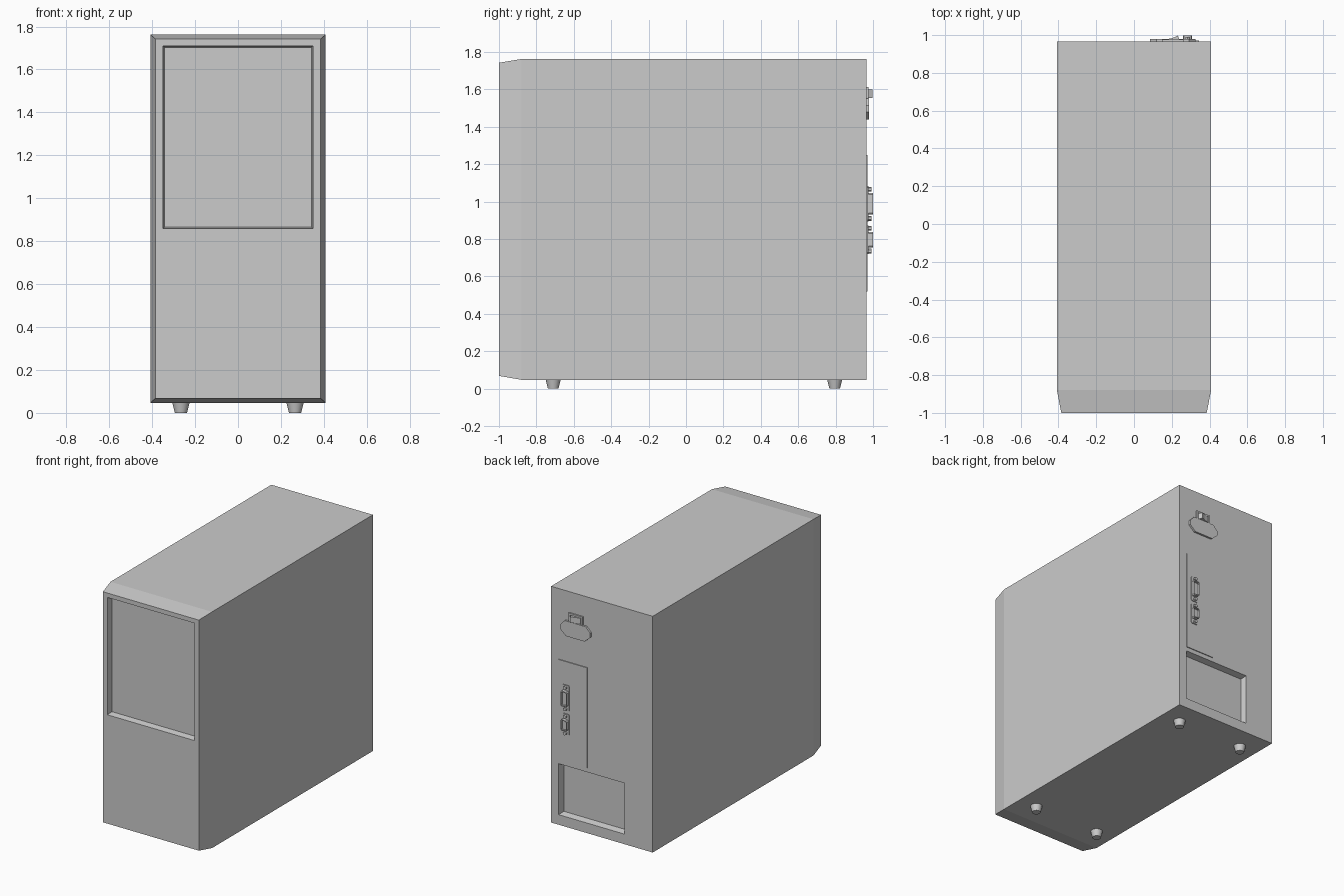
import bpy, bmesh
from math import sin, cos, pi

if "Cube" in bpy.data.objects:
    bpy.data.objects.remove(bpy.data.objects["Cube"])


def loft(name, rings):
    """Skin a list of equal-length point rings and cap both ends."""
    bm = bmesh.new()
    loops = [[bm.verts.new(p) for p in r] for r in rings]
    n = len(loops[0])
    for a, b in zip(loops, loops[1:]):
        for i in range(n):
            j = (i + 1) % n
            bm.faces.new((a[i], a[j], b[j], b[i]))
    bm.faces.new(loops[0])
    bm.faces.new(loops[-1])
    bmesh.ops.recalc_face_normals(bm, faces=bm.faces)
    mesh = bpy.data.meshes.new(name)
    bm.to_mesh(mesh)
    bm.free()
    ob = bpy.data.objects.new(name, mesh)
    bpy.context.collection.objects.link(ob)
    return ob


def rect(x0, x1, z0, z1, y):
    return [(x0, y, z0), (x1, y, z0), (x1, y, z1), (x0, y, z1)]


def outline(pts, cx, cz, y, s=1.0):
    return [(cx + s * x, y, cz + s * z) for x, z in pts]


def circle(r, n):
    return [(r * cos(2 * pi * (i + .5) / n), r * sin(2 * pi * (i + .5) / n)) for i in range(n)]


BACK = 0.965

# Case: one loft from the rear recess floor, around the shell, to the front recess floor
loft("case", [
    rect(-0.17, 0.337, 0.13, 0.48, BACK - 0.045),
    rect(-0.18, 0.347, 0.12, 0.49, BACK),
    rect(-0.408, 0.408, 0.047, 1.762, BACK),
    rect(-0.408, 0.408, 0.047, 1.762, -0.88),
    rect(-0.385, 0.385, 0.068, 1.742, -1.0),
    rect(-0.35, 0.35, 0.858, 1.71, -1.0),
    rect(-0.342, 0.342, 0.866, 1.702, -0.957),
])

# Feet: tapered pegs under the corners
for side, x in (("left", -0.266), ("right", 0.266)):
    for end, y in (("front", -0.71), ("rear", 0.795)):
        foot = loft(f"foot_{end}_{side}", [
            [(x + px, y + py, z) for px, py in circle(r, 16)]
            for r, z in ((0.029, 0.0), (0.041, 0.048))])
        for p in foot.data.polygons:
            p.use_smooth = len(p.vertices) == 4
        for e in foot.data.edges:
            a, b = (foot.data.vertices[v].co.z for v in e.vertices)
            e.use_edge_sharp = abs(a - b) < 1e-5

# Power socket: wide eight-sided plate
plate = [(-.12, -.015), (-.075, -.055), (.075, -.055), (.12, -.015),
         (.12, .018), (.085, .055), (-.085, .055), (-.12, .018)]
loft("power_socket", [outline(plate, 0.205, 1.495, y, s)
                      for y, s in ((BACK - .005, 1), (0.979, 1))])

# Power switch: hollow frame with a tilted rocker inside
loft("switch_frame", [
    rect(0.148, 0.262, 1.535, 1.612, BACK - .005),
    rect(0.148, 0.262, 1.535, 1.612, 0.976),
    rect(0.160, 0.250, 1.550, 1.600, 0.976),
    rect(0.160, 0.250, 1.550, 1.600, 0.968),
])
wedge = [(0.165, 0.966), (0.245, 0.966), (0.232, 0.997), (0.205, 0.985), (0.165, 0.976)]
loft("switch_rocker", [[(x, y, z) for x, y in wedge] for z in (1.555, 1.598)])

# Port panel
loft("port_panel", [rect(0.117, 0.345, 0.52, 1.25, y) for y in (BACK - .005, 0.971)])

# Ports: flange, hollow D-shaped shell and two hex screws each
for name, cz, half, gap in (("upper", 0.988, 0.058, 0.078), ("lower", 0.796, 0.041, 0.061)):
    cx = 0.283
    flange = [(-.022, -gap - .016), (.022, -gap - .016), (.028, -gap - .008), (.028, gap + .008),
              (.022, gap + .016), (-.022, gap + .016), (-.028, gap + .008), (-.028, -gap - .008)]
    loft(f"{name}_port_flange", [outline(flange, cx, cz, y) for y in (0.968, 0.976)])
    shell = [(-.024, -half + .012), (-.017, -half + .004), (.018, -half), (.024, -half + .008),
             (.024, half - .008), (.018, half), (-.017, half - .004), (-.024, half - .012)]
    loft(f"{name}_port_shell", [outline(shell, cx, cz, y, s) for y, s in
                                ((0.974, 1), (0.999, 1), (0.999, .85), (0.985, .85))])
    for tag, dz in (("bottom", -gap), ("top", gap)):
        loft(f"{name}_port_screw_{tag}", [outline(circle(.013, 6), cx, cz + dz, y)
                                          for y in (0.974, 0.991)])
